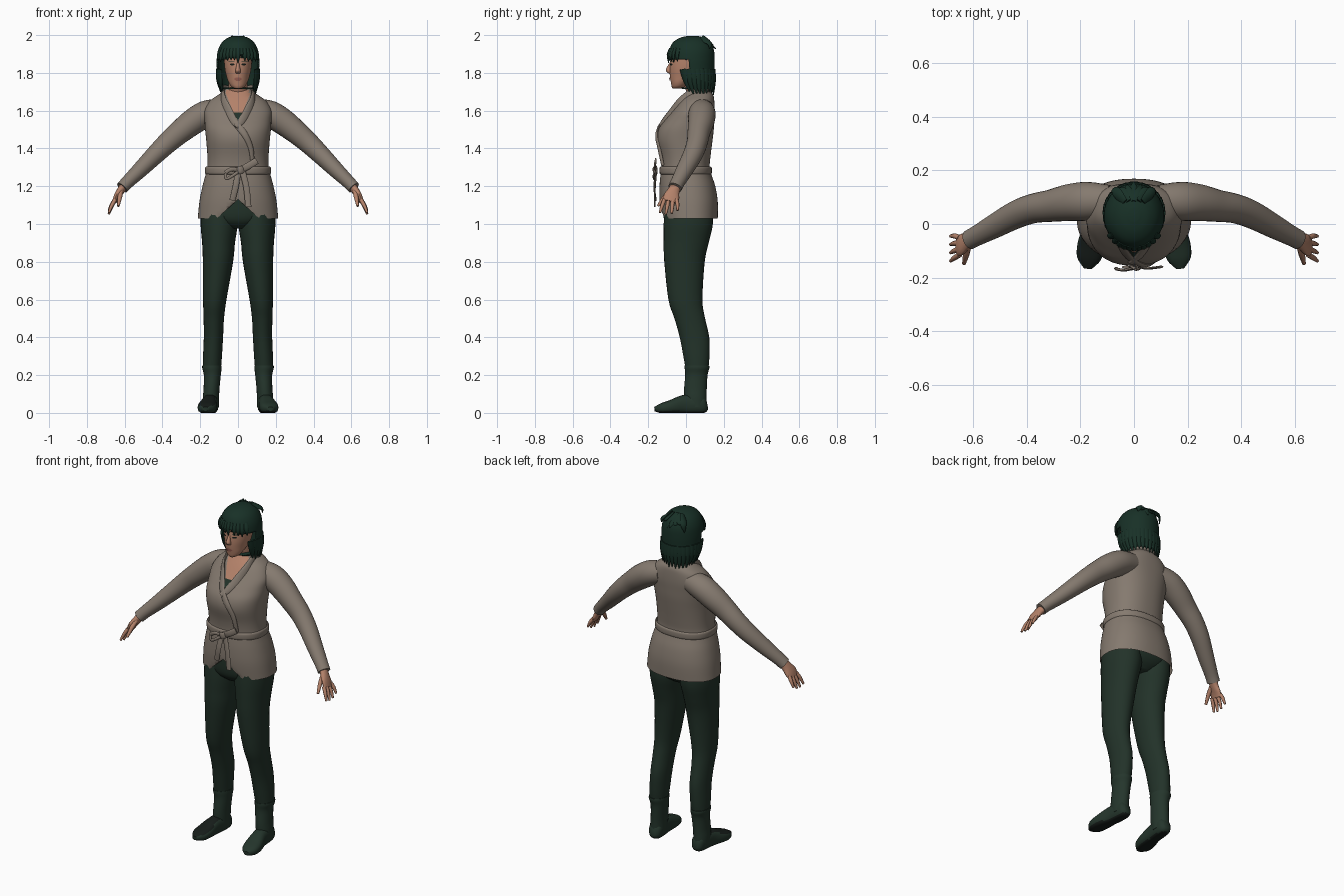
import bpy, bmesh, math, random
from mathutils import Vector

random.seed(4)
if "Cube" in bpy.data.objects:
    bpy.data.objects.remove(bpy.data.objects["Cube"])


def material(name, *rgb):
    m = bpy.data.materials.new(name)
    m.use_nodes = True
    m.diffuse_color = (*rgb, 1)
    m.node_tree.nodes["Principled BSDF"].inputs["Base Color"].default_value = (*rgb, 1)
    return m


JACKET = material("taupe_knit", .235, .195, .16)
TROUSERS = material("dark_green_cloth", .016, .032, .022)
BOOTS = material("green_leather", .018, .036, .025)
HAIR = material("deep_green_hair", .009, .03, .02)
SKIN = material("skin", .46, .225, .145)
LIPS = material("lips", .32, .12, .09)
DARK = material("dark_sole", .008, .012, .01)


def finish(name, bm, mats):
    bmesh.ops.recalc_face_normals(bm, faces=bm.faces)
    mesh = bpy.data.meshes.new(name)
    bm.to_mesh(mesh)
    bm.free()
    for m in mats:
        mesh.materials.append(m)
    ob = bpy.data.objects.new(name, mesh)
    bpy.context.collection.objects.link(ob)
    bpy.ops.object.select_all(action="DESELECT")
    ob.select_set(True)
    bpy.context.view_layer.objects.active = ob
    bpy.ops.object.shade_smooth_by_angle(angle=math.radians(50))
    return ob


def resample(rows, k):
    """Catmull-Rom curve through rows of (x, y, z, radius_a, radius_b)."""
    out = []
    for i in range(len(rows) - 1):
        a, b, c, d = (rows[min(max(i + j, 0), len(rows) - 1)] for j in (-1, 0, 1, 2))
        for s in range(k):
            t = s / k
            out.append([.5 * (2 * q + (r - p) * t + (2 * p - 5 * q + 4 * r - w) * t * t
                              + (3 * q - p - 3 * r + w) * t ** 3) for p, q, r, w in zip(a, b, c, d)])
    return out + [list(rows[-1])]


def tube(name, rows, mats, n=24, flat=False, ref=None, p=2, k=4, caps=True, s=1, warp=None, cut=None, paint=None):
    """Loft of rounded rings; flat keeps the rings level, s=-1 mirrors."""
    path = resample(rows, k)
    bm, rings = bmesh.new(), []
    for i, (x, y, z, ra, rb) in enumerate(path):
        c, u, v = Vector((x, y, z)), Vector((1, 0, 0)), Vector((0, 1, 0))
        if not flat:
            t = (Vector(path[min(i + 1, len(path) - 1)][:3]) - Vector(path[max(i - 1, 0)][:3])).normalized()
            r = ref(c) if callable(ref) else Vector(ref or (0, 1, 0))
            u = t.cross(r).normalized()
            v = u.cross(t)
        ring = []
        for j in range(n):
            a = math.tau * j / n
            ca, sa = (math.copysign(abs(f) ** (2 / p), f) for f in (math.cos(a), math.sin(a)))
            co = c + u * max(ra, .001) * ca + v * max(rb, .001) * sa
            co = warp(co) if warp else co
            ring.append(bm.verts.new((co.x * s, co.y, co.z)))
        rings.append(ring)
    for a, b in zip(rings, rings[1:]):
        for j in range(n):
            bm.faces.new((a[j], a[j - 1], b[j - 1], b[j]))
    if caps:
        bm.faces.new(rings[0])
        bm.faces.new(rings[-1])
    bm.normal_update()
    if cut:
        bmesh.ops.delete(bm, geom=[f for f in bm.faces if cut(f.calc_center_median())], context="FACES")
    if paint:
        for f in bm.faces:
            f.material_index = paint(f)
    return finish(name, bm, mats), path


def front(path, x, z, p=2):
    """Depth of the front surface of a level loft at x, z."""
    for a, b in zip(path, path[1:]):
        if a[2] <= z <= b[2]:
            t = (z - a[2]) / (b[2] - a[2])
            _, y, _, rx, ry = (q + (r - q) * t for q, r in zip(a, b))
            return y - ry * max(0, 1 - abs(x / rx) ** p) ** (1 / p)
    return 0


def patch(name, path, spans, mat, off=.004, p=2, cols=10):
    """Thin panel on a loft's front; spans are (x_min, x_max, z)."""
    bm, grid = bmesh.new(), []
    for l, r, z in spans:
        xs = [l + (r - l) * i / cols for i in range(cols + 1)]
        grid.append([bm.verts.new((x, front(path, x, z, p) - off, z)) for x in xs])
    for a, b in zip(grid, grid[1:]):
        for i in range(cols):
            bm.faces.new((a[i], a[i + 1], b[i + 1], b[i]))
    return finish(name, bm, [mat])


# Jacket body, with the hem arching up at the front
def hem(c):
    if c.y < 0:
        c.z = max(c.z, 1.13 - .9 * abs(c.x))
    return c


body = [(1.03, .213, -.13, .168), (1.12, .204, -.14, .168), (1.2, .188, -.14, .155), (1.26, .172, -.135, .135),
        (1.3, .163, -.13, .125), (1.36, .162, -.137, .13), (1.44, .168, -.155, .14), (1.5, .174, -.146, .147),
        (1.55, .177, -.112, .15), (1.6, .178, -.072, .152), (1.65, .15, -.035, .15), (1.68, .11, -.01, .145),
        (1.7, .08, .008, .13), (1.715, .065, .02, .12)]
body = [(0, (f + b) / 2, z, w, (b - f) / 2) for z, w, f, b in body]
_, torso = tube("jacket_body", body, [JACKET], n=72, flat=True, p=2.3, caps=False, warp=hem)


def on_torso(x, z, off):
    return (x, front(torso, x, z, 2.3) - off, z)


# Neckline: skin and undershirt panels
def vee(z):
    return max(.002, (z - 1.53) * .4)


levels = [1.53 + .02 * i for i in range(10)]
patch("chest_skin", torso, [(-vee(z), vee(z), z) for z in levels[2:]], SKIN, .005, 2.3)
patch("undershirt", torso, [(-vee(z), vee(z), z) for z in levels[:4]], TROUSERS, .007, 2.3)


# Collar and crossing lapels
def outward(c):
    return Vector((c.x, c.y - .06, 0))


def lapel(name, s, end):
    neck = [(0, .13, 1.715), (.05, .115, 1.715), (.078, .06, 1.712)]
    fall = [on_torso(x, z, .003) for x, z in [(.078, 1.66), (.052, 1.6)] + end]
    width = [.016, .018, .02, .022, .024] + [.02 - .003 * i for i in range(len(end))]
    tube(name, [(*q, w, .008) for q, w in zip(neck + fall, width)], [JACKET], n=12, ref=outward, s=s, k=5)


lapel("left_lapel", 1, [(.02, 1.545), (-.01, 1.51)])
lapel("right_lapel", -1, [(.015, 1.535), (-.035, 1.475), (-.068, 1.4), (-.078, 1.31)])

# Waist tie with bow
belt = [(1.262, .004), (1.27, .01), (1.297, .01), (1.304, .003)]
waist = min(torso, key=lambda r: abs(r[2] - 1.285))
tube("belt", [(0, waist[1], z, waist[3] + d, waist[4] + d) for z, d in belt], [JACKET], n=48, flat=True,
     p=2.3, caps=False)


def ribbon(name, pts, w=.014):
    tube(name, [(x, y, z, w, .005) for x, y, z in pts], [JACKET], n=10, ref=(0, 1, .05))


ribbon("bow_loop_long", [(.01, -.155, 1.285), (.05, -.165, 1.305), (.1, -.16, 1.335)], .018)
ribbon("bow_loop_upper", [(.01, -.16, 1.285), (-.035, -.172, 1.29), (-.066, -.168, 1.272)], .011)
ribbon("bow_loop_lower", [(.005, -.163, 1.28), (-.03, -.172, 1.255), (-.062, -.168, 1.24), (-.066, -.165, 1.27)], .008)
ribbon("tie_end_right", [(.0, -.158, 1.275), (-.012, -.168, 1.2), (-.03, -.16, 1.125)], .016)
ribbon("tie_end_left", [(.025, -.158, 1.275), (.045, -.165, 1.19), (.055, -.165, 1.09)], .016)
ribbon("bow_knot", [(-.012, -.155, 1.28), (.01, -.17, 1.285), (.035, -.155, 1.29)], .02)

# Hips
tube("trouser_hips", [(0, .01, .975, .06, .08), (0, .012, 1.01, .15, .12), (0, .015, 1.06, .19, .137),
                      (0, .012, 1.16, .18, .134)], [TROUSERS], n=40, flat=True, p=2.3)

for side, s in (("left", 1), ("right", -1)):
    # Trouser leg, boot shaft and boot foot
    tube(side + "_trouser_leg",
         [(.138, .058, .24, .048, .061), (.135, .055, .3, .05, .069), (.13, .045, .4, .051, .078),
          (.128, .02, .5, .054, .081), (.123, -.003, .6, .062, .09), (.106, -.008, .8, .08, .107),
          (.103, .001, .9, .087, .119), (.1, .012, 1, .098, .13), (.1, .013, 1.1, .093, .125)],
         [TROUSERS], flat=True, n=28, s=s)
    tube(side + "_boot_shaft",
         [(.143, .055, .03, .042, .055), (.143, .05, .08, .043, .059), (.14, .05, .13, .042, .06),
          (.136, .055, .2, .045, .059), (.138, .058, .235, .051, .065), (.138, .058, .25, .051, .065)],
         [BOOTS], flat=True, s=s)

    def ground(c):
        c.z = max(c.z, 0)
        return c

    tube(side + "_boot_foot",
         [(.14, .112, .045, .018, .025), (.141, .095, .043, .036, .044), (.144, .05, .045, .041, .05),
          (.15, -.01, .045, .041, .05), (.161, -.08, .032, .05, .036), (.168, -.13, .024, .044, .027),
          (.172, -.166, .02, .015, .012)],
         [BOOTS, DARK], ref=(0, 0, 1), p=2.5, s=s, warp=ground,
         paint=lambda f: int(f.normal.z < -.6 or f.calc_center_median().z < .004))

    # Sleeve and hand
    tube(side + "_sleeve",
         [(.09, .085, 1.605, .06, .06), (.17, .085, 1.583, .07, .072), (.24, .08, 1.54, .069, .069),
          (.31, .068, 1.485, .062, .06), (.375, .058, 1.428, .056, .055), (.44, .035, 1.365, .05, .052),
          (.52, -.008, 1.285, .042, .045), (.585, -.043, 1.222, .035, .038), (.613, -.058, 1.192, .034, .037)],
         [JACKET], s=s, n=28)
    tube(side + "_palm",
         [(.6, -.05, 1.205, .028, .022), (.622, -.065, 1.175, .032, .02), (.642, -.076, 1.145, .042, .016),
          (.655, -.083, 1.118, .038, .012)], [SKIN], ref=(1, 0, 0), n=16, s=s)
    for i, length in enumerate((.9, 1, .95, .75)):
        y = -.114 + .021 * i
        tube(f"{side}_finger_{i + 1}",
             [(.65, y, 1.13, .0105, .0105), (.668, y - .012 + .006 * i, 1.13 - .035 * length, .01, .01),
              (.684, y - .024 + .01 * i, 1.13 - .078 * length, .006, .006)], [SKIN], n=8, s=s)
    tube(side + "_thumb", [(.62, -.08, 1.175, .014, .014), (.626, -.115, 1.14, .012, .012),
                           (.634, -.148, 1.095, .007, .007)], [SKIN], n=8, ref=(1, 0, 0), s=s)

# Neck and head
tube("neck", [(0, .06, 1.62, .06, .05), (0, .055, 1.69, .054, .05), (0, .04, 1.74, .05, .052),
              (0, .035, 1.8, .05, .05)], [SKIN], flat=True)
_, head = tube("head", [(0, -.05, 1.717, .018, .02), (0, -.04, 1.728, .036, .036), (0, -.028, 1.75, .05, .052),
                        (0, -.005, 1.78, .061, .08), (0, .003, 1.82, .07, .09), (0, .01, 1.87, .074, .094),
                        (0, .015, 1.92, .072, .09), (0, .02, 1.965, .05, .06), (0, .02, 1.975, .02, .03)],
               [SKIN], flat=True, n=32)
tube("nose", [(0, -.075, 1.86, .007, .008), (0, -.086, 1.835, .009, .012), (0, -.091, 1.812, .014, .016),
              (0, -.083, 1.798, .012, .01)], [SKIN], flat=True, n=12)

# Face details
patch("lower_lip", head, [(-.008, .008, 1.757), (-.016, .016, 1.763), (-.022, .022, 1.768)], LIPS, .004)
patch("upper_lip", head, [(-.022, .022, 1.768), (-.014, .014, 1.774), (-.006, .006, 1.776)], LIPS, .005)
for side, s in (("left", 1), ("right", -1)):
    patch(side + "_eye", head, [(s * .031 - w, s * .031 + w, z) for w, z in
                                ((.006, 1.84), (.013, 1.844), (.008, 1.849))], DARK, .002)
    patch(side + "_brow", head, [(s * .034 - .016, s * .034 + .016, z) for z in (1.859, 1.864)], HAIR, .002)


# Hair cap, opened around the face with a ragged fringe
def face_opening(c):
    return c.y < .012 and c.z < 1.872 + .02 * max(0, 1 - abs(c.x) / .06)


cap, _ = tube("hair_cap", [(0, .06, 1.715, .093, .085), (0, .046, 1.77, .108, .103), (0, .034, 1.82, .112, .117),
                           (0, .03, 1.87, .113, .122), (0, .03, 1.92, .106, .118), (0, .03, 1.96, .086, .1),
                           (0, .032, 1.985, .055, .065), (0, .035, 1.996, .02, .025)],
              [HAIR], n=48, flat=True, k=5, cut=face_opening)
shell = cap.modifiers.new("thickness", "SOLIDIFY")
shell.thickness = .008


# Hair locks: hanging ends, fringe and crown
def lock(name, a, b, c, w):
    tube(name, [(*a, w, .006), (*b, w * .9, .008), (*c, w * .12, .002)], [HAIR], n=8, ref=outward, k=3)


for i in range(20):
    a = math.radians(-28 + 236 * i / 19)
    x, y, j = math.cos(a), math.sin(a), random.uniform(-.012, .012)
    lock(f"hair_end_{i + 1}", (.11 * x, .036 + .114 * y, 1.82), (.107 * x, .048 + .103 * y, 1.76),
         (.092 * x, .062 + .084 * y, 1.69 + j + .02 * max(0, -y)), .02)
for i in range(11):
    x = -.09 + .018 * i
    y = .03 - .122 * math.sqrt(1 - (x / .114) ** 2)
    lock(f"fringe_{i + 1}", (x * .85, y * .9, 1.93), (x, y - .002, 1.895),
         (x * 1.03, y, 1.858 + random.uniform(-.006, .012) + .035 * (i == 6)), .014)
for i in range(7):
    x = -.07 + .023 * i
    lock(f"crown_lock_{i + 1}", (x * .5, .08, 1.985), (x, .125, 1.955),
         (x * 1.1, .158 - abs(x) * .5, 1.9 + random.uniform(0, .05)), .02)
